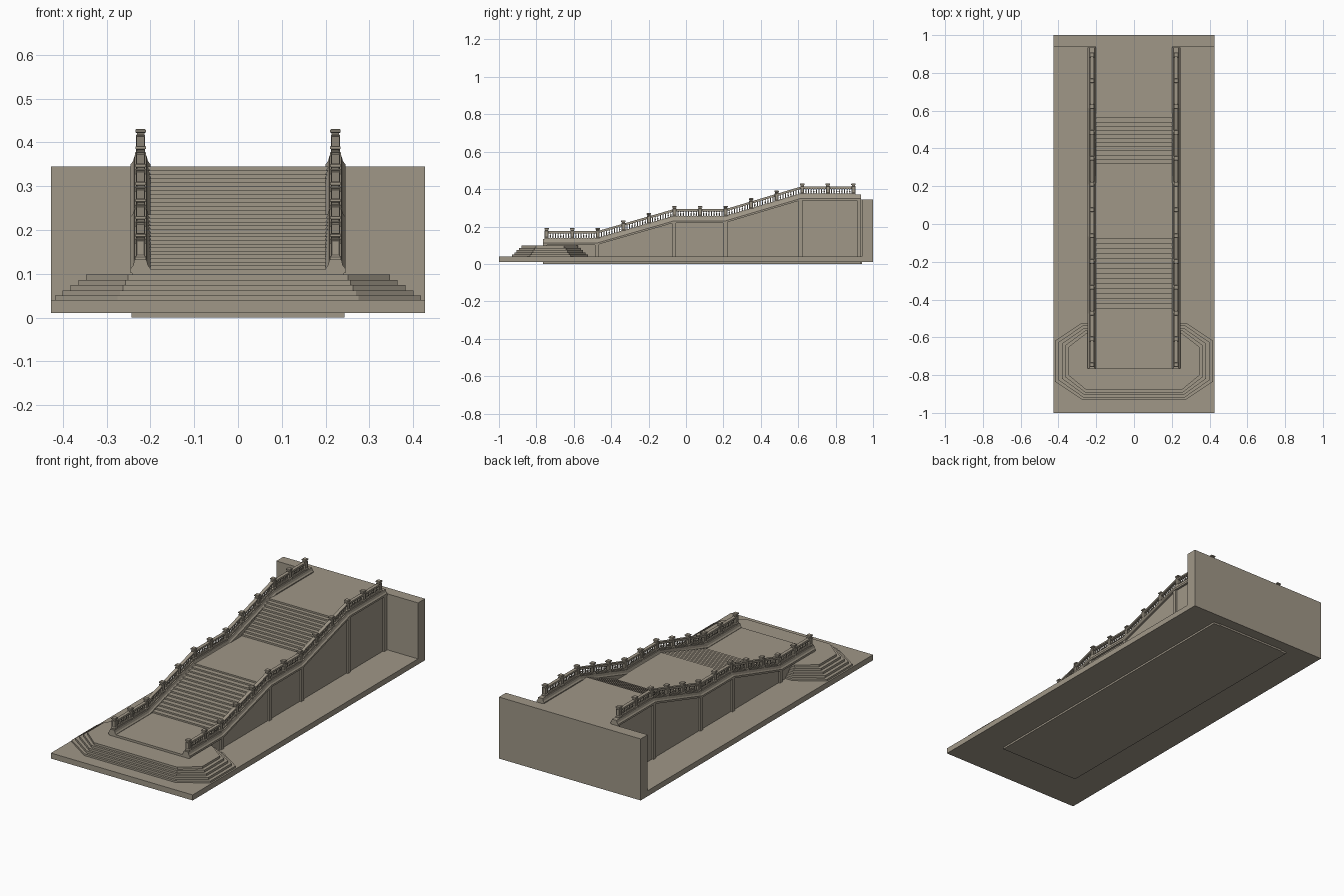
import bpy, bmesh, math

if "Cube" in bpy.data.objects:
    bpy.data.objects.remove(bpy.data.objects["Cube"])

stone = bpy.data.materials.new("warm grey stone")
stone.diffuse_color = (0.35, 0.31, 0.245, 1)
stone.use_nodes = True
stone.node_tree.nodes["Principled BSDF"].inputs["Base Color"].default_value = stone.diffuse_color

# curb top line (y, z): landing, flight, landing, flight, landing
PATH = [(-0.765, 0.132), (-0.475, 0.132), (-0.065, 0.25),
        (0.21, 0.25), (0.613, 0.37), (0.935, 0.37)]
CX = 0.2225          # centre line of each balustrade


def top(y):
    for (y0, z0), (y1, z1) in zip(PATH, PATH[1:]):
        if y <= y1:
            return z0 + (z1 - z0) * max(0, (y - y0)) / (y1 - y0)
    return PATH[-1][1]


def finish(bm, name):
    bmesh.ops.recalc_face_normals(bm, faces=bm.faces)
    me = bpy.data.meshes.new(name)
    bm.to_mesh(me)
    bm.free()
    me.materials.append(stone)
    ob = bpy.data.objects.new(name, me)
    bpy.context.collection.objects.link(ob)
    return ob


def loft(bm, rings):
    """Skin closed rings of equal length and cap both ends; returns the side faces."""
    vs = [[bm.verts.new(p) for p in r] for r in rings]
    n = len(vs[0])
    sides = []
    for a, b in zip(vs, vs[1:]):
        sides.append([bm.faces.new((a[i], a[(i + 1) % n], b[(i + 1) % n], b[i])) for i in range(n)])
    bm.faces.new(vs[0][::-1])
    bm.faces.new(vs[-1])
    return sides


def box(bm, x0, x1, y0, y1, z0, z1):
    loft(bm, [[(x0, y0, z), (x1, y0, z), (x1, y1, z), (x0, y1, z)] for z in (z0, z1)])


def extrude_x(bm, prof, x0, x1):
    loft(bm, [[(x, y, z) for y, z in prof] for x in (x0, x1)])


def sweep(bm, sec, cx, y0, y1):
    """Sweep an (x, z) section along the curb line."""
    ys = [y0] + [p[0] for p in PATH if y0 < p[0] < y1] + [y1]
    loft(bm, [[(cx + x, y, top(y) + z) for x, z in sec] for y in ys])


def rect(hw, z0, z1):
    return [(-hw, z0), (hw, z0), (hw, z1), (-hw, z1)]


# base plate and back wall
bm = bmesh.new()
box(bm, -0.427, 0.427, -1, 1, 0.01, 0.04)
finish(bm, "base_plate")
bm = bmesh.new()
box(bm, -0.427, 0.427, 0.94, 1, 0.01, 0.345)
finish(bm, "back_wall")

# octagonal entry steps
bm = bmesh.new()
for k in range(5):
    hx, f, b = 0.418 - 0.0178 * k, -0.93 + 0.0125 * k, -0.523 - 0.0135 * k
    cx, s0, s1 = 0.275 - 0.006 * k, -0.835 + 0.0085 * k, -0.617 - 0.0085 * k
    half = [(cx, f), (hx, s0), (hx, s1), (cx, b)]
    ring = half + [(-x, y) for x, y in reversed(half)]
    z1 = 0.05 + 0.012 * k
    loft(bm, [[(x, y, z) for x, y in ring] for z in (0.035 if k == 0 else z1 - 0.012, z1)])
finish(bm, "octagon_steps")

# stair core with two flights
prof = [(-0.765, 0), (-0.765, 0.11)]


def flight(y0, y1, z0, z1, n):
    for i in range(n):
        y = y0 + (y1 - y0) * i / (n - 1)
        prof.append((y, z0 + (z1 - z0) * i / n))
        prof.append((y, z0 + (z1 - z0) * (i + 1) / n))


flight(-0.45, -0.08, 0.11, 0.235, 15)
flight(0.32, 0.56, 0.235, 0.345, 12)
prof += [(0.94, 0.345), (0.94, 0)]
bm = bmesh.new()
extrude_x(bm, prof, -0.205, 0.205)
finish(bm, "stair_core")

# footing under the side walls
bm = bmesh.new()
box(bm, -0.243, 0.243, -0.765, 0.935, 0, 0.012)
finish(bm, "footing")

wall = [(PATH[0][0], 0.005)] + [(y, z - 0.02) for y, z in PATH] + [(PATH[-1][0], 0.005)]
coping = [(-.0225, -.03), (.0225, -.03), (.0225, -.02), (.017, -.013), (.0135, 0),
          (-.0135, 0), (-.017, -.013), (-.0225, -.02)]
post_y = [-0.745 + i * (0.895 + 0.745) / 12 for i in range(13)]

for s, side in ((-1, "left"), (1, "right")):
    c = s * CX
    # recessed side wall
    bm = bmesh.new()
    extrude_x(bm, wall, s * 0.2, s * 0.233)
    finish(bm, side + "_side_wall")

    # pilasters at the slope breaks and ends
    bm = bmesh.new()
    for y in (-0.754, -0.475, -0.065, 0.21, 0.613, 0.924):
        a, b = y - 0.011, y + 0.011
        extrude_x(bm, [(a, 0.005), (b, 0.005), (b, top(b) - .02), (a, top(a) - .02)],
                  s * 0.22, s * 0.242)
    finish(bm, side + "_pilasters")

    # moulded coping
    bm = bmesh.new()
    sweep(bm, coping, c, PATH[0][0], PATH[-1][0])
    finish(bm, side + "_coping")

    # bottom and top rails
    bm = bmesh.new()
    sweep(bm, rect(0.008, -0.002, 0.007), c, post_y[0], post_y[-1])
    sweep(bm, rect(0.006, 0.031, 0.035), c, post_y[0], post_y[-1])
    sweep(bm, rect(0.009, 0.035, 0.043), c, post_y[0], post_y[-1])
    finish(bm, side + "_rails")

    # posts with recessed panels and caps
    bm = bmesh.new()
    panels = []
    for y in post_y:
        z = top(y)
        rings = [(.0125, -.012), (.0125, .006), (.0105, .008), (.0105, .046), (.0085, .048),
                 (.0085, .051), (.012, .053), (.012, .058), (.010, .060)]
        sides = loft(bm, [[(c + i * h, y + j * h, z + dz) for i, j in
                           ((-1, -1), (1, -1), (1, 1), (-1, 1))] for h, dz in rings])
        panels += sides[2]
    bmesh.ops.recalc_face_normals(bm, faces=bm.faces)
    bmesh.ops.inset_individual(bm, faces=panels, thickness=0.004, depth=-0.002)
    finish(bm, side + "_posts")

    # turned balusters, eight per bay
    bm = bmesh.new()
    for y0, y1 in zip(post_y, post_y[1:]):
        for i in range(8):
            y = y0 + 0.0125 + (y1 - y0 - 0.025) * (i + 0.5) / 8
            rings = [(.0042, .003), (.0042, .009), (.0022, .011), (.0042, .016),
                     (.0024, .024), (.0022, .027), (.004, .029), (.004, .033)]
            loft(bm, [[(c + r * math.cos(a * math.pi / 3), y + r * math.sin(a * math.pi / 3),
                        top(y) + dz) for a in range(6)] for r, dz in rings])
    finish(bm, side + "_balusters")
